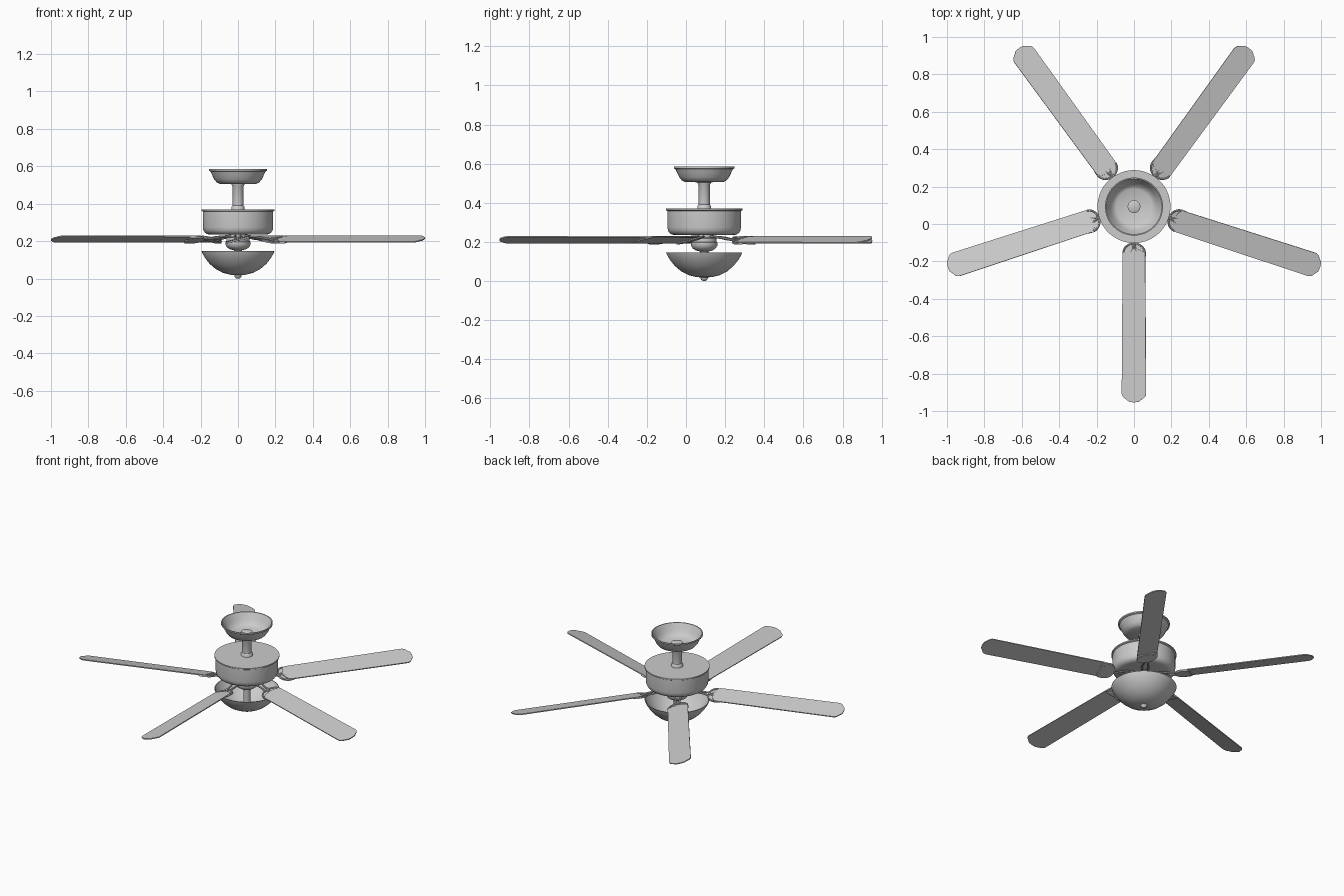
import bpy, bmesh, math
from mathutils import Matrix, Vector

if "Cube" in bpy.data.objects:
    bpy.data.objects.remove(bpy.data.objects["Cube"])

CY = 0.093          # fan axis position in y
TIP = 1.047         # blade tip radius
BLADE_Z = 0.21
PITCH = math.radians(14)


def add_object(name, mesh, matrix=None):
    ob = bpy.data.objects.new(name, mesh)
    bpy.context.collection.objects.link(ob)
    ob.matrix_world = matrix or Matrix.Translation((0, CY, 0))
    return ob


def lathe(name, profile, steps=64):
    """Spin an (r, z) profile around the fan axis."""
    bm = bmesh.new()
    vs = [bm.verts.new((r, 0, z)) for r, z in profile]
    es = [bm.edges.new(p) for p in zip(vs, vs[1:])]
    bmesh.ops.spin(bm, geom=vs + es, cent=(0, 0, 0), axis=(0, 0, 1),
                   angle=math.tau, steps=steps, use_duplicate=False)
    bmesh.ops.remove_doubles(bm, verts=bm.verts, dist=1e-5)
    bmesh.ops.recalc_face_normals(bm, faces=bm.faces)
    me = bpy.data.meshes.new(name)
    bm.to_mesh(me)
    bm.free()
    return add_object(name, me)


def slab_mesh(name, outline, z, thick):
    """Extrude a flat (x, y) outline upward."""
    bm = bmesh.new()
    f = bm.faces.new([bm.verts.new((x, y, z)) for x, y in outline])
    ext = bmesh.ops.extrude_face_region(bm, geom=[f])
    bmesh.ops.translate(bm, vec=(0, 0, thick),
                        verts=[g for g in ext["geom"] if isinstance(g, bmesh.types.BMVert)])
    bmesh.ops.recalc_face_normals(bm, faces=bm.faces)
    me = bpy.data.meshes.new(name)
    bm.to_mesh(me)
    bm.free()
    return me


def tube_mesh(name, paths, radius):
    """Round bars along smooth paths, joined in one mesh."""
    cu = bpy.data.curves.new(name, 'CURVE')
    cu.dimensions = '3D'
    cu.bevel_depth = radius
    cu.bevel_resolution = 2
    cu.resolution_u = 6
    cu.use_fill_caps = True
    for pts in paths:
        sp = cu.splines.new('BEZIER')
        sp.bezier_points.add(len(pts) - 1)
        for bp, p in zip(sp.bezier_points, pts):
            bp.co = p
            bp.handle_left_type = bp.handle_right_type = 'AUTO'
    tmp = bpy.data.objects.new(name + "_tmp", cu)
    bpy.context.collection.objects.link(tmp)
    me = bpy.data.meshes.new_from_object(tmp)
    bpy.data.objects.remove(tmp)
    return me


def arc(cx, cy, rx, ry, a0, a1, n):
    return [(cx + rx * math.cos(math.radians(a0 + (a1 - a0) * i / n)),
             cy + ry * math.sin(math.radians(a0 + (a1 - a0) * i / n))) for i in range(n + 1)]


# ceiling canopy, an open dish
lathe("ceiling_canopy", [
    (0, .509), (.095, .511), (.112, .52), (.128, .545), (.14, .568), (.149, .585),
    (.155, .585), (.155, .576), (.147, .572), (.138, .553), (.127, .53), (.114, .514),
    (.097, .506), (0, .504)])

# downrod with its ball and collars
lathe("downrod", [
    (0, .53), (.02, .53), (.034, .524), (.034, .5), (.029, .492),
    (.029, .39), (.034, .384), (.036, .365), (0, .365)], 32)

# motor housing
lathe("motor_housing", [
    (0, .369), (.195, .37), (.195, .362), (.188, .358), (.188, .275), (.185, .258),
    (.177, .245), (.163, .237), (.145, .235), (0, .235)])

# blade hub and switch housing
lathe("blade_hub", [
    (0, .24), (.05, .24), (.05, .222), (.062, .218), (.062, .2), (.068, .196),
    (.068, .182), (.058, .166), (.042, .156), (.022, .151), (0, .15)], 40)

# lamp rod and finial
lathe("lamp_rod", [
    (0, .16), (.022, .16), (.02, .03), (.02, .018), (.017, .008), (.009, .001), (0, 0)], 24)

# glass bowl shade, open at the top
outer = [(.195, .147), (.188, .13), (.174, .107), (.15, .077), (.118, .05), (.08, .03),
         (.04, .02), (0, .018)]
inner = [(r * .975, max(z, .018) + (.004 if z < .14 else 0)) for r, z in reversed(outer)]
lathe("bowl_shade", inner + outer)

# blade outline: rounded root, softly rounded tip
blade_outline = (arc(.262, 0, .035, .062, 270, 90, 16)
                 + arc(TIP - .05, .029, .035, .038, 90, 25, 6)
                 + [(TIP - .003, .025), (TIP, 0), (TIP - .003, -.025)]
                 + arc(TIP - .05, -.029, .035, .038, -25, -90, 6))
blade_mesh = slab_mesh("blade", blade_outline, -.002, .006)

# blade iron: D-shaped plate with a scalloped outer edge
plate_outline = (arc(.25, 0, .057, .064, 270, 90, 18)
                 + arc(.278, .032, .012, .03, 90, -90, 8)
                 + arc(.278, -.032, .012, .03, 90, -90, 8)[1:])
plate_mesh = slab_mesh("blade_iron_plate", plate_outline, -.008, .006)

# raised scroll rim on the plate, and the twin arms back to the hub
rim = [(x, y, 0) for x, y in arc(.25, 0, .053, .06, 265, 95, 8)]
spokes = [[(.197, 0, 0), (.235, s * .012, 0), (.272, s * .04, -.005)] for s in (-1, 1)]
rim_mesh = tube_mesh("blade_iron_rim", [rim] + spokes, .005)
arm_mesh = tube_mesh("blade_iron_arm", [
    [(.04, s * .012, .017), (.11, s * .02, .012), (.17, s * .012, .002), (.205, s * .018, s * .004)]
    for s in (-1, 1)], .006)

for i in range(5):
    base = (Matrix.Translation((0, CY, BLADE_Z))
            @ Matrix.Rotation(math.radians(-90 + 72 * i), 4, 'Z'))
    tilted = base @ Matrix.Rotation(PITCH, 4, 'X')
    add_object(f"blade_{i + 1}", blade_mesh, tilted)
    add_object(f"blade_iron_plate_{i + 1}", plate_mesh, tilted)
    add_object(f"blade_iron_rim_{i + 1}", rim_mesh, tilted)
    add_object(f"blade_iron_arm_{i + 1}", arm_mesh, base)

# smooth shading with crisp edges
for ob in bpy.context.collection.objects:
    ob.select_set(True)
    bpy.context.view_layer.objects.active = ob
bpy.ops.object.shade_smooth_by_angle(angle=math.radians(35))
